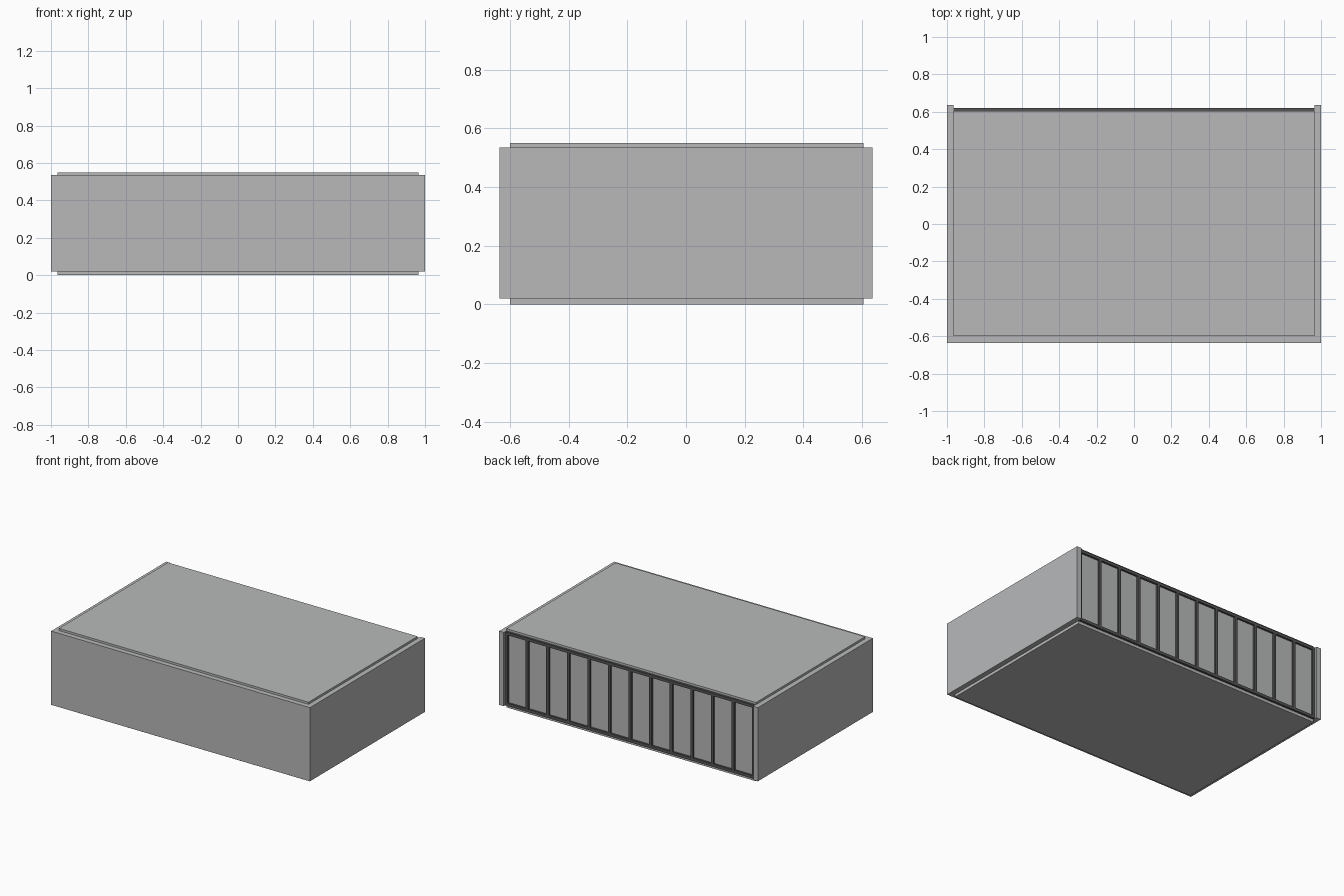
import bpy

cube = bpy.data.objects.get("Cube")
if cube:
    bpy.data.objects.remove(cube, do_unlink=True)


def material(name, rgb):
    mat = bpy.data.materials.new(name)
    mat.use_nodes = True
    color = (*rgb, 1.0)
    mat.diffuse_color = color
    mat.node_tree.nodes["Principled BSDF"].inputs["Base Color"].default_value = color
    return mat


def box(name, mat, x, y, z):
    """Box spanning the given (low, high) range on each axis."""
    spans = (x, y, z)
    bpy.ops.mesh.primitive_cube_add(size=1, location=[(a + b) / 2 for a, b in spans])
    obj = bpy.context.object
    obj.name = name
    obj.scale = [b - a for a, b in spans]
    bpy.ops.object.transform_apply(location=False, rotation=False, scale=True)
    obj.data.materials.append(mat)
    return obj


grey = material("light grey", (0.48, 0.485, 0.49))
dark = material("dark grey frame", (0.09, 0.09, 0.09))

WALL = 0.035
INNER_X = 1 - WALL
FRONT, BACK = -0.635, 0.635
LOW, HIGH, TOP = 0.02, 0.535, 0.55
SLAB_BACK, FRAME_BACK = 0.605, 0.62

# Floor and roof slabs, inset from the outer walls
for name, z in (("floor_slab", (0, LOW)), ("roof_slab", (HIGH - 0.005, TOP))):
    box(name, grey, (-INNER_X, INNER_X), (FRONT + WALL, SLAB_BACK), z)

# Outer walls: front and both sides, the back stays open for the glazing
box("front_wall", grey, (-INNER_X, INNER_X), (FRONT, FRONT + WALL), (LOW, HIGH))
for name, x in (("right_wall", (-1, -INNER_X)), ("left_wall", (INNER_X, 1))):
    box(name, grey, x, (FRONT, BACK), (LOW, HIGH))

# Back glazing: one pane sheet behind a frame of rails and mullions
PANES, BAR = 12, 0.02
box("window_panes", grey, (-INNER_X, INNER_X), (0.595, 0.607), (LOW, HIGH - 0.005))
for name, z in (("bottom_rail", (LOW, LOW + BAR)), ("top_rail", (HIGH - BAR, HIGH))):
    box(name, dark, (-INNER_X, INNER_X), (SLAB_BACK, FRAME_BACK), z)
pitch = (2 * INNER_X - BAR) / PANES
for i in range(PANES + 1):
    x = -INNER_X + i * pitch
    box(f"mullion_{i + 1}", dark, (x, x + BAR), (SLAB_BACK, FRAME_BACK),
        (LOW + BAR, HIGH - BAR))
